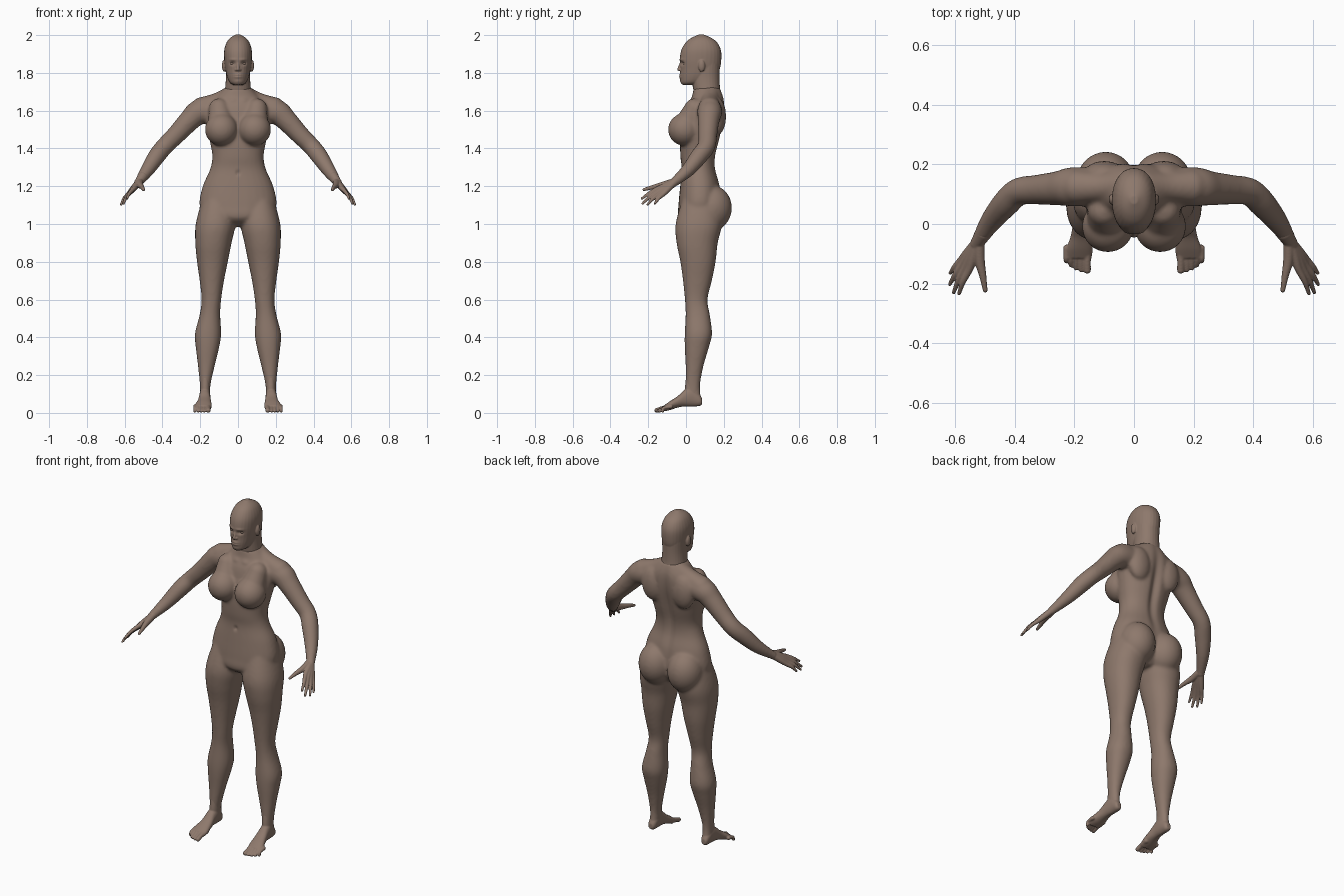
import bpy, bmesh
from math import cos, sin, pi, exp
from mathutils import Vector, Matrix

if "Cube" in bpy.data.objects:
    bpy.data.objects.remove(bpy.data.objects["Cube"], do_unlink=True)

skin = bpy.data.materials.new("brown_skin")
skin.use_nodes = True
tone = (0.27, 0.19, 0.15, 1)
skin.diffuse_color = tone
shader = skin.node_tree.nodes["Principled BSDF"]
shader.inputs["Base Color"].default_value = tone
shader.inputs["Roughness"].default_value = 0.7


def spline(rows, steps=5):
    """Smooth curve through rows of numbers (Catmull-Rom)."""
    out = []
    last = len(rows) - 1
    for i in range(last):
        a, b, c, d = (rows[max(0, min(last, i + k))] for k in (-1, 0, 1, 2))
        for s in range(steps):
            t = s / steps
            out.append([q + t / 2 * (r - p + t * (2 * p - 5 * q + 4 * r - e + t * (3 * (q - r) + e - p)))
                        for p, q, r, e in zip(a, b, c, d)])
    return out + [list(rows[-1])]


def loft(bm, rings, sides=28, power=0.92):
    """Skin rounded rings given as (centre, half axis, half axis)."""
    def bend(n):
        return abs(n) ** power * (1 if n > 0 else -1)
    loops = []
    for centre, u, v in rings:
        angles = [2 * pi * k / sides for k in range(sides)]
        loops.append([bm.verts.new(centre + u * bend(cos(a)) + v * bend(sin(a))) for a in angles])
    for low, high in zip(loops, loops[1:]):
        for k in range(sides):
            n = (k + 1) % sides
            bm.faces.new((low[k], low[n], high[n], high[k]))
    bm.faces.new(loops[0][::-1])
    bm.faces.new(loops[-1])


def stack(bm, rows, along_y=False):
    """Loft from rows of (position, x min, x max, depth min, depth max)."""
    rings = []
    for p, x0, x1, d0, d1 in spline(rows):
        x, d = (x0 + x1) / 2, (d0 + d1) / 2
        u = Vector(((x1 - x0) / 2, 0, 0))
        h = (d1 - d0) / 2
        if along_y:
            rings.append((Vector((x, p, d)), u, Vector((0, 0, h))))
        else:
            rings.append((Vector((x, d, p)), u, Vector((0, h, 0))))
    loft(bm, rings)


def ball(bm, centre, radii):
    place = Matrix.Translation(centre) @ Matrix.Diagonal((*radii, 1))
    bmesh.ops.create_uvsphere(bm, u_segments=32, v_segments=20, radius=1, matrix=place)


def tube(bm, rows):
    """Round-ended tube through rows of (x, y, z, radius)."""
    pts = spline(rows)
    rings = []
    for i, p in enumerate(pts):
        ahead, behind = pts[min(i + 1, len(pts) - 1)], pts[max(i - 1, 0)]
        way = (Vector(ahead[:3]) - Vector(behind[:3])).normalized()
        u = way.cross(Vector((0.3, 0.4, 1))).normalized()
        rings.append((Vector(p[:3]), u * p[3], way.cross(u) * p[3]))
    loft(bm, rings, 20, 1)
    for end in (pts[0], pts[-1]):
        ball(bm, end[:3], [end[3]] * 3)


def flip(bm):
    bmesh.ops.scale(bm, vec=(-1, 1, 1), verts=bm.verts)


def mirror(bm):
    copy = bmesh.ops.duplicate(bm, geom=bm.verts[:] + bm.edges[:] + bm.faces[:])
    verts = [g for g in copy["geom"] if isinstance(g, bmesh.types.BMVert)]
    bmesh.ops.scale(bm, vec=(-1, 1, 1), verts=verts)


def finish(name, bm, voxel=0, relax=0, dents=()):
    """Fuse the pieces into one skin, then press in or raise soft spots."""
    bmesh.ops.recalc_face_normals(bm, faces=bm.faces)
    mesh = bpy.data.meshes.new(name)
    bm.to_mesh(mesh)
    obj = bpy.data.objects.new(name, mesh)
    bpy.context.collection.objects.link(obj)
    if voxel:
        fuse = obj.modifiers.new("fuse", "REMESH")
        fuse.mode = "VOXEL"
        fuse.voxel_size = voxel
        soften = obj.modifiers.new("soften", "SMOOTH")
        soften.factor = 0.5
        soften.iterations = relax
        graph = bpy.context.evaluated_depsgraph_get()
        mesh = bpy.data.meshes.new_from_object(obj.evaluated_get(graph))
        obj.modifiers.clear()
        obj.data = mesh
    for centre, size, push in dents:
        for v in mesh.vertices:
            at = (abs(v.co.x), v.co.y, v.co.z)
            far = sum(((a - c) / s) ** 2 for a, c, s in zip(at, centre, size))
            if far < 9:
                v.co.y += push * exp(-far)
    mesh.materials.clear()
    mesh.materials.append(skin)
    mesh.shade_smooth()


# Body: limbs and paired forms on the left, mirrored, then the trunk
bm = bmesh.new()
stack(bm, [(1.13, .02, .19, -.02, .18), (1.0, .014, .224, -.055, .19), (.9, .034, .226, -.05, .168),
           (.8, .054, .217, -.03, .157), (.7, .074, .203, -.016, .137), (.6, .089, .193, -.006, .114),
           (.52, .094, .203, -.002, .126), (.42, .089, .228, -.007, .138), (.35, .099, .224, -.007, .122),
           (.25, .123, .212, -.002, .093), (.15, .145, .202, -.001, .075), (.07, .15, .2, 0, .075)])
tube(bm, [(.15, .125, 1.6, .066), (.21, .125, 1.59, .066), (.255, .12, 1.55, .058), (.33, .115, 1.47, .05),
          (.388, .108, 1.412, .047), (.43, .07, 1.36, .046), (.48, .01, 1.285, .037), (.525, -.06, 1.222, .024)])
tube(bm, [(.04, .13, 1.68, .05), (.11, .125, 1.645, .05), (.19, .125, 1.612, .06)])
ball(bm, (.095, .137, 1.085), (.1, .106, .12))                       # buttock
ball(bm, (.088, -.008, 1.5), (.087, .087, .086))                     # breast
tube(bm, [(.1, .045, 1.61, .055), (.09, .01, 1.53, .07)])            # upper chest
ball(bm, (.1, .165, 1.57), (.07, .047, .1))                          # shoulder blade
mirror(bm)
trunk = [(.985, .05, .02, .13), (1.03, .16, -.04, .17), (1.1, .204, -.04, .185), (1.2, .187, -.031, .18),
         (1.29, .148, -.023, .157), (1.36, .136, -.03, .158), (1.45, .152, -.03, .18), (1.55, .172, -.012, .2),
         (1.62, .165, .005, .205), (1.67, .12, .03, .2), (1.72, .07, .04, .182)]
stack(bm, [(z, -w, w, front, back) for z, w, front, back in trunk])
finish("body", bm, .008, 10, [((0, .19, 1.43), (.024, .07, .2), -.02),     # spine
                              ((0, -.03, 1.27), (.009, .03, .012), .01),   # navel
                              ((.03, .04, 1.655), (.02, .03, .012), -.006)])

# Hands: metacarpals overlap into a palm, fingers spread beyond it
bm = bmesh.new()
fingers = [((.553, -.152, 1.186), (.588, -.234, 1.134)), ((.567, -.149, 1.173), (.606, -.23, 1.108)),
           ((.576, -.137, 1.164), (.619, -.203, 1.103)), ((.58, -.12, 1.158), (.617, -.165, 1.108))]
wrist = Vector((.525, -.06, 1.222))
for knuckle, tip in fingers:
    k, t = Vector(knuckle), Vector(tip)
    root = wrist.lerp(k, .12)
    bent = k.lerp(t, .5) + Vector((.004, -.002, .003))
    tube(bm, [(*root, .018), (*wrist.lerp(k, .6), .016), (*k, .0125), (*bent, .0095), (*t, .0065)])
tube(bm, [(.52, -.075, 1.22, .019), (.518, -.125, 1.206, .017), (.508, -.175, 1.195, .012), (.5, -.223, 1.182, .008)])
tube(bm, [(.505, -.03, 1.25, .028), (.528, -.065, 1.218, .022)])
finish("left_hand", bm, .0035, 3)
flip(bm)
finish("right_hand", bm, .0035, 3)

# Feet: heel to ball, with five toes
bm = bmesh.new()
stack(bm, [(.085, .162, .19, .045, .075), (.07, .152, .198, .036, .1), (.03, .147, .203, .034, .14),
           (-.01, .146, .207, .034, .12), (-.045, .142, .214, .028, .088), (-.085, .139, .228, .015, .062),
           (-.115, .142, .231, .008, .04)], along_y=True)
for i, reach in enumerate((.155, .154, .148, .138, .124)):
    x = .157 + .0168 * i + (.004 if i else 0)
    r = .0085 if i else .0125
    tube(bm, [(x - .002, -.08, .034, r + .003), (x, -.118, .026, r), (x, -reach, r + .001, r)])
stack(bm, [(.19, .148, .198, .0, .076), (.12, .148, .2, -.006, .074), (.07, .15, .2, 0, .08)])
finish("left_foot", bm, .004, 3)
flip(bm)
finish("right_foot", bm, .004, 3)

# Head and neck
bm = bmesh.new()
skull = [(1.737, .025, -.02, .06), (1.75, .044, -.027, .1), (1.78, .058, -.03, .15), (1.82, .067, -.03, .178),
         (1.87, .073, -.033, .187), (1.92, .073, -.025, .185), (1.96, .061, -.002, .166),
         (1.985, .042, .028, .135), (2.003, .012, .068, .094)]
neck = [(1.67, .075, .05, .188), (1.72, .068, .037, .18), (1.78, .064, .03, .178), (1.85, .066, .03, .18)]
for rows in (skull, neck):
    stack(bm, [(z, -w, w, front, back) for z, w, front, back in rows])
tube(bm, [(0, -.024, 1.858, .007), (0, -.031, 1.838, .008), (0, -.038, 1.819, .009)])
for s in (-1, 1):
    ball(bm, (s * .009, -.03, 1.816), (.008, .009, .007))            # nostril wing
    ball(bm, (s * .073, .083, 1.838), (.012, .018, .032))            # ear
finish("head", bm, .0035, 3, [((.03, -.03, 1.85), (.015, .03, .01), .012),    # eye socket
                              ((.03, -.03, 1.87), (.022, .03, .007), -.004),  # brow
                              ((0, -.03, 1.783), (.022, .03, .013), -.008),   # lips
                              ((0, -.035, 1.784), (.02, .03, .003), .005),    # mouth line
                              ((0, -.03, 1.755), (.02, .03, .01), -.003)])    # chin

# Eyes
for side, s in (("left", 1), ("right", -1)):
    bm = bmesh.new()
    ball(bm, (s * .03, -.004, 1.85), (.014, .012, .0085))
    finish(side + "_eye", bm)
